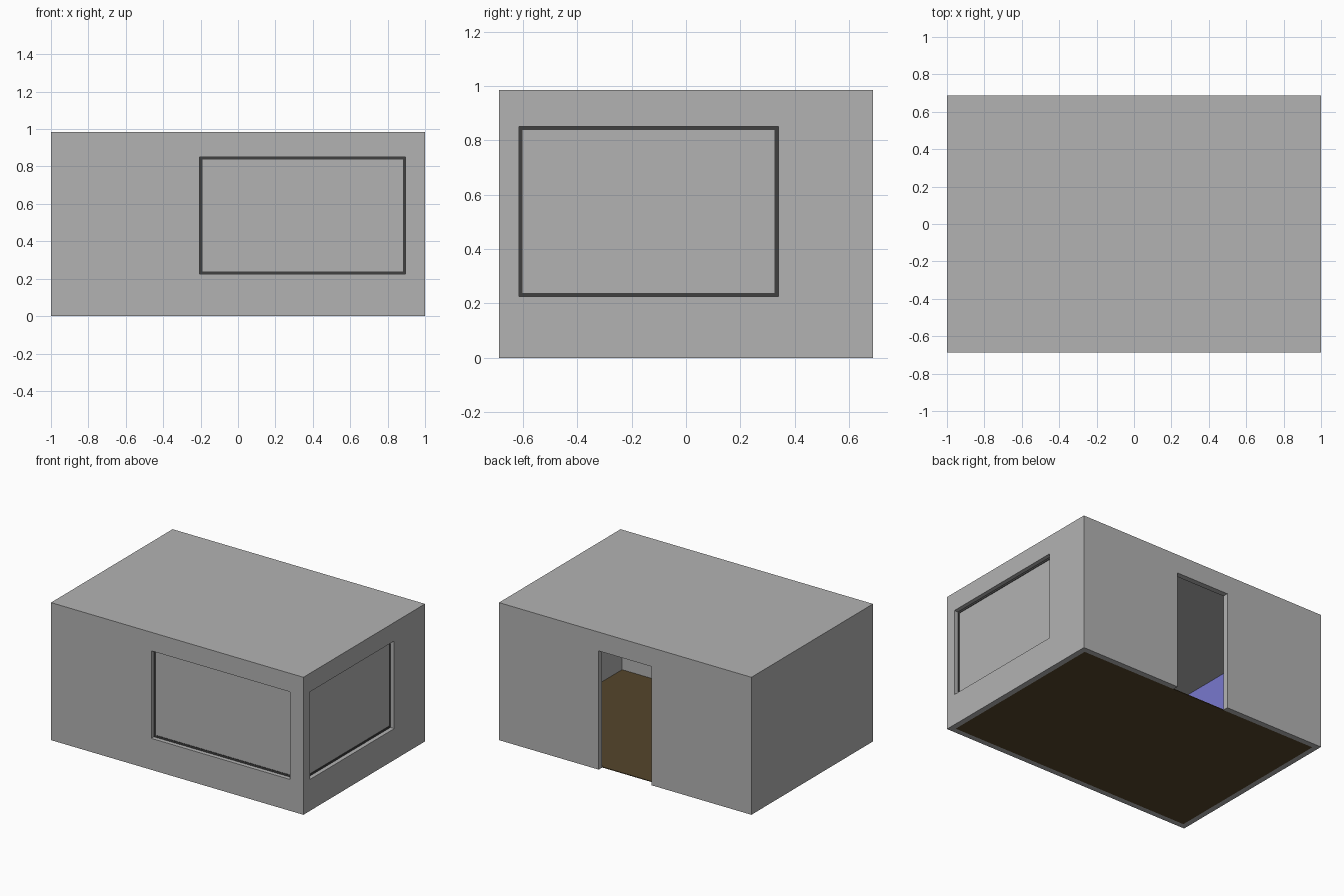
import bpy
from mathutils import Vector

if "Cube" in bpy.data.objects:
    bpy.data.objects.remove(bpy.data.objects["Cube"])

HX, HY, H, T = 1.0, 0.688, 0.985, 0.04   # half width, half depth, height, wall
RECESS, RIM = 0.03, 0.014                # window recess depth, frame width


def material(name, rgb):
    m = bpy.data.materials.new(name)
    m.use_nodes = True
    m.diffuse_color = (*rgb, 1)
    m.node_tree.nodes["Principled BSDF"].inputs["Base Color"].default_value = (*rgb, 1)
    return m


grey = material("wall_grey", (0.45, 0.45, 0.45))
dark = material("frame_dark", (0.05, 0.05, 0.05))
brown = material("floor_brown", (0.09, 0.06, 0.024))
blue = material("accent_blue", (0.19, 0.19, 0.62))


def box(name, lo, hi, mat=None):
    lo, hi = Vector(lo), Vector(hi)
    bpy.ops.mesh.primitive_cube_add(size=1, location=(lo + hi) / 2)
    ob = bpy.context.object
    ob.name = name
    ob.scale = hi - lo
    bpy.ops.object.transform_apply(location=True, rotation=True, scale=True)
    if mat:
        ob.data.materials.append(mat)
    return ob


def cut(target, cutter):
    cutter.hide_render = True
    mod = target.modifiers.new("cut", "BOOLEAN")
    mod.operation, mod.solver, mod.object = "DIFFERENCE", "EXACT", cutter
    bpy.context.view_layer.objects.active = target
    bpy.ops.object.modifier_apply(modifier=mod.name)
    bpy.data.objects.remove(cutter)


# Hollow room shell, open at the bottom
shell = box("room_shell", (-HX, -HY, 0), (HX, HY, H), grey)
cut(shell, box("cavity", (-HX + T, -HY + T, -0.1), (HX - T, HY - T, H - T)))

# Doorway in the back wall
cut(shell, box("door_cutter", (-0.21, HY - 0.1, -0.1), (0.21, HY + 0.1, 0.85)))


def window(name, u0, u1, z0, z1, place):
    """place(u, depth, z) maps wall coordinates, depth going inward."""
    def part(label, a, b, mat=None):
        p, q = place(*a), place(*b)
        return box(label, [min(c) for c in zip(p, q)], [max(c) for c in zip(p, q)], mat)

    cut(shell, part("window_cutter", (u0, -0.1, z0), (u1, 0.1, z1)))
    frame = part(name + "_frame", (u0, RECESS, z0), (u1, T, z1), dark)
    cut(frame, part("frame_cutter", (u0 + RIM, -0.1, z0 + RIM),
                    (u1 - RIM, 0.1, z1 - RIM)))
    part(name + "_pane", (u0 + RIM, RECESS + 0.003, z0 + RIM),
         (u1 - RIM, T - 0.003, z1 - RIM), grey)


window("front_window", -0.205, 0.895, 0.225, 0.852, lambda u, d, z: (u, -HY + d, z))
window("side_window", -0.615, 0.34, 0.225, 0.852, lambda u, d, z: (HX - d, u, z))

# Accent colour on the inner face of the wall without openings
shell.data.materials.append(blue)
for face in shell.data.polygons:
    if face.normal.x > 0.9 and face.center.x < -0.9:
        face.material_index = 1

# Floor sheet between the walls
box("floor", (-HX + T, -HY + T, 0), (HX - T, HY - T, 0.005), brown)
